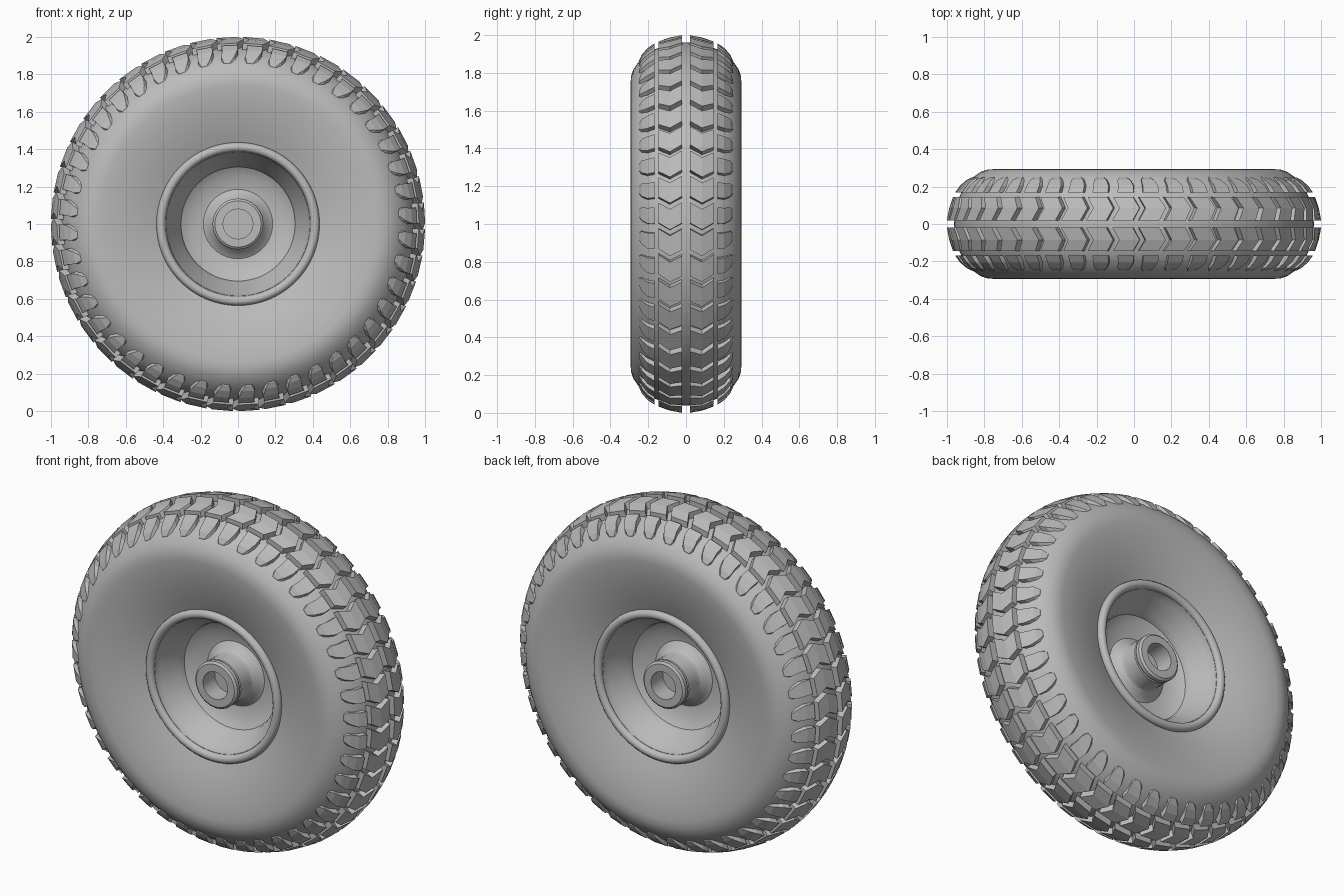
import bpy, bmesh, math

cube = bpy.data.objects.get("Cube")
if cube:
    bpy.data.objects.remove(cube)

# One neutral grey for the whole wheel
grey = bpy.data.materials.new("plain grey")
grey.use_nodes = True
COLOUR = (0.5, 0.5, 0.5, 1)
grey.diffuse_color = COLOUR
grey.node_tree.nodes["Principled BSDF"].inputs["Base Color"].default_value = COLOUR


def finish(bm, name, angle=None):
    bmesh.ops.recalc_face_normals(bm, faces=bm.faces)
    mesh = bpy.data.meshes.new(name)
    bm.to_mesh(mesh)
    bm.free()
    mesh.materials.append(grey)
    obj = bpy.data.objects.new(name, mesh)
    bpy.context.collection.objects.link(obj)
    obj.location.z = 1
    if angle:
        bpy.ops.object.select_all(action="DESELECT")
        obj.select_set(True)
        bpy.context.view_layer.objects.active = obj
        bpy.ops.object.shade_smooth_by_angle(angle=math.radians(angle))
    return obj


def revolve(name, profile, steps, angle=35, closed=False):
    """Spin (radius, y) points around the axle."""
    bm = bmesh.new()
    verts = [bm.verts.new((r, y, 0)) for r, y in profile]
    pairs = list(zip(verts, verts[1:]))
    if closed:
        pairs.append((verts[-1], verts[0]))
    edges = [bm.edges.new(p) for p in pairs]
    bmesh.ops.spin(bm, geom=verts + edges, cent=(0, 0, 0), axis=(0, 1, 0),
                   angle=math.tau, steps=steps, use_duplicate=False)
    bmesh.ops.remove_doubles(bm, verts=bm.verts, dist=0.0005)
    return finish(bm, name, angle)


def both_sides(half):
    return [(r, -y) for r, y in reversed(half) if y > 0] + half


# Tyre body: crowned tread, round shoulder, dished sidewall
tyre_half = [(0.962, 0), (0.957, 0.05), (0.947, 0.1), (0.935, 0.14),
             (0.918, 0.18), (0.894, 0.215), (0.86, 0.25), (0.82, 0.278),
             (0.78, 0.292), (0.74, 0.293), (0.66, 0.283), (0.57, 0.262),
             (0.49, 0.237), (0.42, 0.21)]
revolve("tyre", both_sides(tyre_half), 96, 40)

# Rim bowl and centre disc on each side, plus rolled rim edge and hub
bowl = [(0.41, 0.22), (0.385, 0.22), (0.375, 0.18), (0.315, 0.10),
        (0.305, 0.06), (0.26, 0.03), (0.185, 0.02), (0.16, 0.035),
        (0.13, 0.08)]
hub = [(0.155, 0.03), (0.14, 0.06), (0.134, 0.09), (0.134, 0.165),
       (0.128, 0.168), (0.128, 0.175), (0.136, 0.178), (0.136, 0.2),
       (0.124, 0.21), (0.08, 0.21), (0.08, 0.1), (0, 0.1)]
bead = [(0.411 + 0.025 * math.cos(a), 0.222 + 0.025 * math.sin(a))
        for a in (i * math.tau / 12 for i in range(12))]
for side, label in ((-1, "front"), (1, "back")):
    for part, points, steps, closed in (("rim_bowl", bowl, 48, False),
                                        ("hub", hub, 24, False),
                                        ("rim_edge", bead, 64, True)):
        revolve(f"{label}_{part}", [(r, side * y) for r, y in points],
                steps, 35, closed)


def tread_blocks(name, stations, count, phase):
    """Ring of blocks; a station is (y, top radius, base radius, shift, half length)."""
    bm = bmesh.new()
    for side in (-1, 1):
        for i in range(count):
            middle = (i + phase) * math.tau / count
            rings = []
            for y, top, base, shift, half in stations:
                ring = []
                for r, t in ((base, shift - half - 0.006), (top, shift - half),
                             (top, shift + half), (base, shift + half + 0.006)):
                    a = middle + t
                    ring.append(bm.verts.new((r * math.sin(a), side * y,
                                              r * math.cos(a))))
                rings.append(ring)
            for p, q in zip(rings, rings[1:]):
                for k in range(4):
                    j = (k + 1) % 4
                    bm.faces.new((p[k], p[j], q[j], q[k]))
            bm.faces.new(rings[0])
            bm.faces.new(rings[-1])
    finish(bm, name)


# Chevron blocks beside the centre groove, then the shoulder blocks
COUNT = 44
tread_blocks("centre_tread", [(0.02, 1.0, 0.93, -0.018, 0.055),
                              (0.085, 0.988, 0.92, 0.018, 0.055),
                              (0.145, 0.967, 0.9, -0.018, 0.055)], COUNT, 0.7)
tread_blocks("shoulder_tread", [(0.168, 0.956, 0.88, -0.005, 0.044),
                                (0.205, 0.93, 0.86, -0.005, 0.044),
                                (0.235, 0.895, 0.84, -0.018, 0.038),
                                (0.25, 0.865, 0.82, -0.025, 0.02)], COUNT, 0.7)
